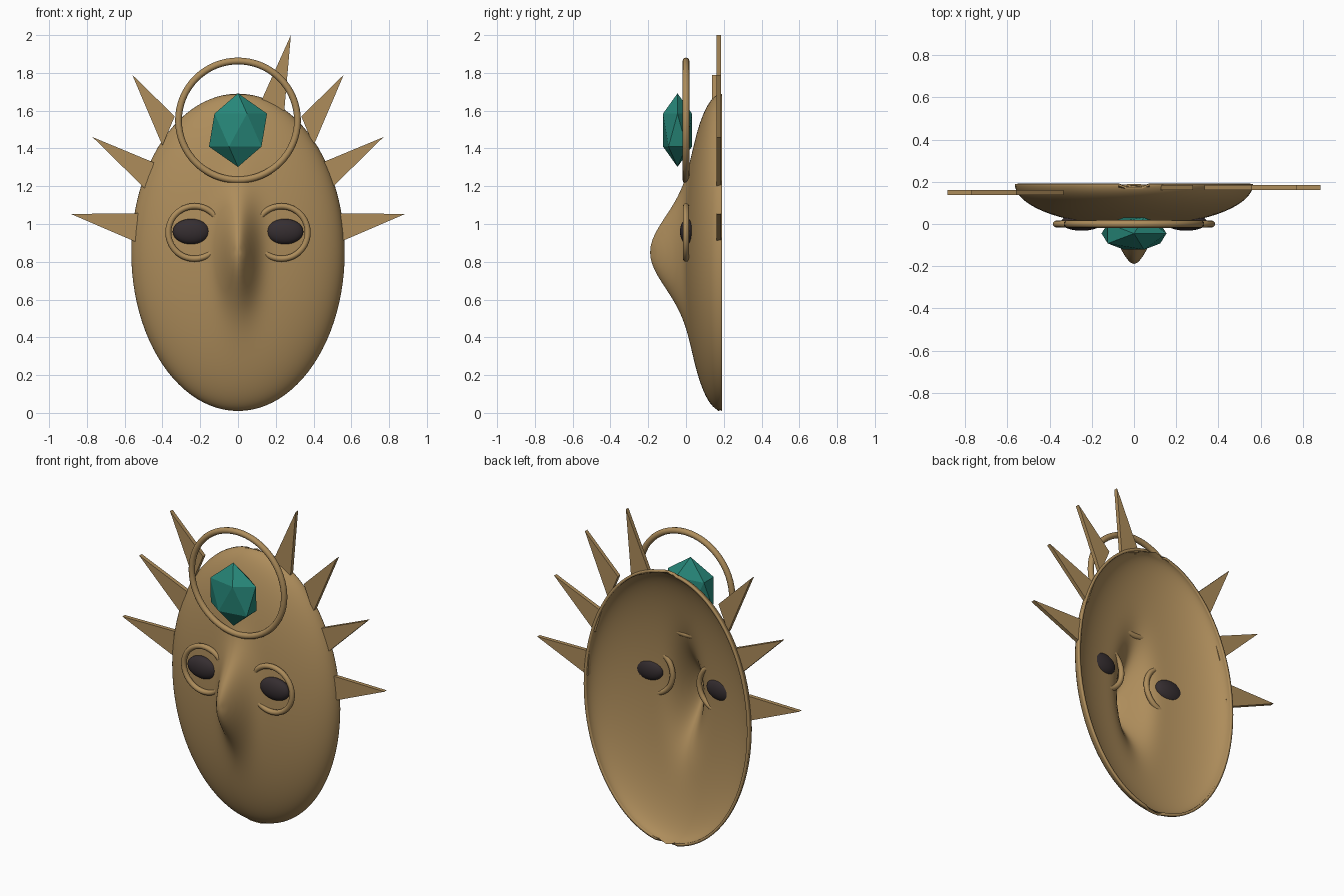
import bpy, bmesh, math
from math import sin, cos, pi, exp, sqrt

if "Cube" in bpy.data.objects:
    bpy.data.objects.remove(bpy.data.objects["Cube"])


def material(name, rgb):
    m = bpy.data.materials.new(name)
    m.diffuse_color = (*rgb, 1)
    m.use_nodes = True
    m.node_tree.nodes["Principled BSDF"].inputs["Base Color"].default_value = m.diffuse_color
    return m


bronze = material("bronze", (0.42, 0.265, 0.105))
teal = material("teal", (0.02, 0.24, 0.19))
dark = material("dark_brown", (0.036, 0.027, 0.03))


def finish(ob, name, mat, smooth=True):
    ob.name = name
    ob.data.materials.clear()
    ob.data.materials.append(mat)
    if smooth:
        bpy.ops.object.select_all(action='DESELECT')
        ob.select_set(True)
        bpy.context.view_layer.objects.active = ob
        bpy.ops.object.shade_smooth_by_angle(angle=math.radians(40))
    return ob


def mesh_object(name, bm):
    bmesh.ops.recalc_face_normals(bm, faces=bm.faces)
    me = bpy.data.meshes.new(name)
    bm.to_mesh(me)
    bm.free()
    ob = bpy.data.objects.new(name, me)
    bpy.context.collection.objects.link(ob)
    return ob


# Mask shell: half ellipsoid with a nose bump
W, H, CZ, RIM = 0.565, 0.84, 0.85, 0.19
SEG, RINGS = 96, 40


def shell_point(t, a):
    x, dz = W * sin(t) * cos(a), H * sin(t) * sin(a)
    nose = 0.18 * exp(-(x / 0.088) ** 2 - (dz / 0.255) ** 2)
    y = RIM - 0.20 * cos(t) - nose
    if t > 1.5 and abs(x) < 0.045:      # small notch at top and bottom of the rim
        y -= 0.015
    return (x, y, CZ + dz)


bm = bmesh.new()
tip = bm.verts.new(shell_point(0, 0))
rings = [[bm.verts.new(shell_point(pi / 2 * r / RINGS, 2 * pi * s / SEG)) for s in range(SEG)]
         for r in range(1, RINGS + 1)]
for s in range(SEG):
    n = (s + 1) % SEG
    bm.faces.new((tip, rings[0][s], rings[0][n]))
    for a, b in zip(rings, rings[1:]):
        bm.faces.new((a[s], b[s], b[n], a[n]))
mask = mesh_object("mask_shell", bm)
# make the front side the outside
if mask.data.polygons[0].normal.y > 0:
    mask.data.flip_normals()
finish(mask, "mask_shell", bronze)
sol = mask.modifiers.new("thickness", 'SOLIDIFY')
sol.thickness = 0.016
sol.offset = -1


# Halo ring and eye rings
def ring(name, x, z, major, minor):
    bpy.ops.mesh.primitive_torus_add(location=(x, 0, z), rotation=(pi / 2, 0, 0),
                                     major_radius=major, minor_radius=minor,
                                     major_segments=64, minor_segments=12)
    finish(bpy.context.object, name, bronze)


ring("halo_ring", 0, 1.548, 0.315, 0.018)
for side, label in ((-1, "left"), (1, "right")):
    ring(label + "_eye_ring", side * 0.23, 0.955, 0.139, 0.016)
    bpy.ops.mesh.primitive_uv_sphere_add(segments=32, ring_count=16, radius=1,
                                         location=(side * 0.248, 0.008, 0.96))
    eye = bpy.context.object
    eye.scale = (0.098, 0.04, 0.067)
    finish(eye, label + "_eye", dark)

# Faceted forehead gem
bpy.ops.mesh.primitive_ico_sphere_add(subdivisions=1, radius=1, location=(0, -0.045, 1.497))
bpy.context.object.scale = (0.172, 0.09, 0.195)
finish(bpy.context.object, "forehead_gem", teal, False)


# Crown spikes: flat triangular prisms
def spike(name, pts, side, y0, y1):
    bm = bmesh.new()
    f, b = [[bm.verts.new((side * x, y, z)) for x, z in pts] for y in (y0, y1)]
    bm.faces.new(f)
    bm.faces.new(b[::-1])
    for i in range(3):
        j = (i + 1) % 3
        bm.faces.new((f[i], b[i], b[j], f[j]))
    finish(mesh_object(name, bm), name, bronze, False)


spikes = [((0.885, 1.053), (0.53, 1.057), (0.54, 0.905)),
          ((0.77, 1.46), (0.445, 1.325), (0.49, 1.185)),
          ((0.56, 1.79), (0.335, 1.57), (0.40, 1.415))]
for i, pts in enumerate(spikes):
    spike(f"left_spike_{i + 1}", pts, -1, 0.137, 0.162)
    spike(f"right_spike_{i + 1}", pts, 1, 0.162, 0.186)
spike("top_spike", ((0.28, 2.0), (0.12, 1.645), (0.245, 1.60)), 1, 0.162, 0.186)
